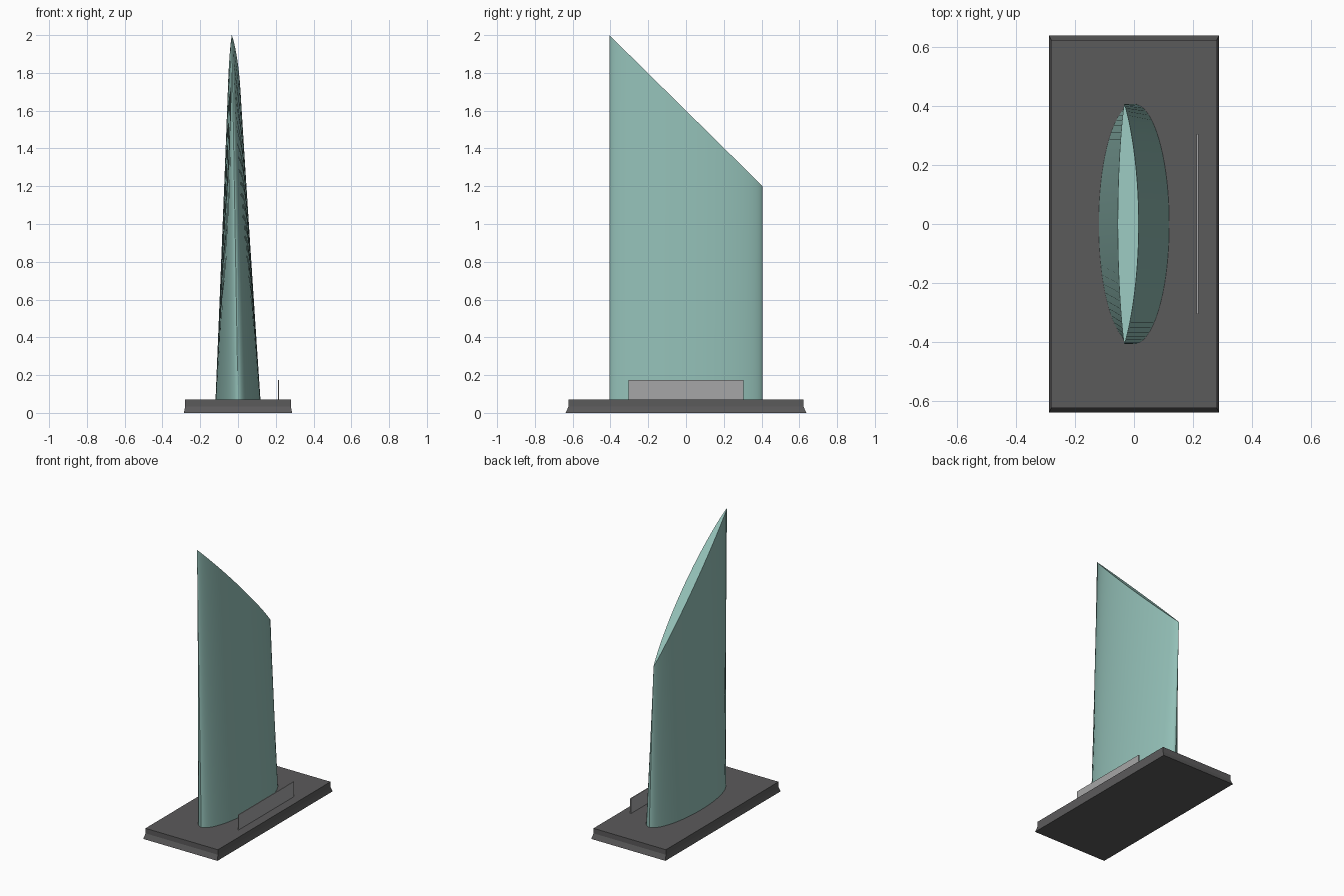
import bpy, bmesh, math

if "Cube" in bpy.data.objects:
    bpy.data.objects.remove(bpy.data.objects["Cube"])


def material(name, rgb):
    m = bpy.data.materials.new(name)
    m.diffuse_color = (*rgb, 1)
    m.use_nodes = True
    m.node_tree.nodes["Principled BSDF"].inputs["Base Color"].default_value = m.diffuse_color
    return m


def loft(name, rings, mat, smooth=False):
    """Skin a stack of matching closed rings and cap both ends."""
    bm = bmesh.new()
    loops = [[bm.verts.new(p) for p in ring] for ring in rings]
    n = len(loops[0])
    for a, b in zip(loops, loops[1:]):
        for i in range(n):
            j = (i + 1) % n
            bm.faces.new((a[i], a[j], b[j], b[i]))
    bm.faces.new(loops[0][::-1])
    bm.faces.new(loops[-1])
    bmesh.ops.recalc_face_normals(bm, faces=bm.faces)
    me = bpy.data.meshes.new(name)
    bm.to_mesh(me)
    bm.free()
    me.materials.append(mat)
    ob = bpy.data.objects.new(name, me)
    bpy.context.collection.objects.link(ob)
    if smooth:
        bpy.context.view_layer.objects.active = ob
        ob.select_set(True)
        bpy.ops.object.shade_smooth_by_angle(angle=math.radians(30))
        ob.select_set(False)
    return ob


def rect(x, y, z, cx=0):
    return [(cx - x, -y, z), (cx + x, -y, z), (cx + x, y, z), (cx - x, y, z)]


teal = material("teal glass", (0.29, 0.52, 0.47))
dark = material("dark grey", (0.105, 0.103, 0.105))
grey = material("light grey", (0.38, 0.38, 0.385))

# Base plate with a flared foot
loft("base", [rect(0.287, 0.637, 0), rect(0.283, 0.629, 0.018),
              rect(0.28, 0.622, 0.035), rect(0.28, 0.622, 0.07)], dark)

# Blade: elliptical foot rising to a thin, off-centre lens on a sloping cut
N = 72
foot, tip = [], []
for i in range(N):
    t = 2 * math.pi * i / N
    c, y = math.cos(t), 0.406 * math.sin(t)
    foot.append((0.119 * c, y, 0.07))
    x = -0.033 + (0.049 if c > 0 else -0.022) * abs(c) ** 1.7
    tip.append((x, y, 1.6 - y * 0.4 / 0.406))
loft("blade", [foot, tip], teal, smooth=True)

# Thin upright name plate on the right
loft("plate", [rect(0.003, 0.305, 0.07, 0.215),
               rect(0.003, 0.305, 0.175, 0.215)], grey)
